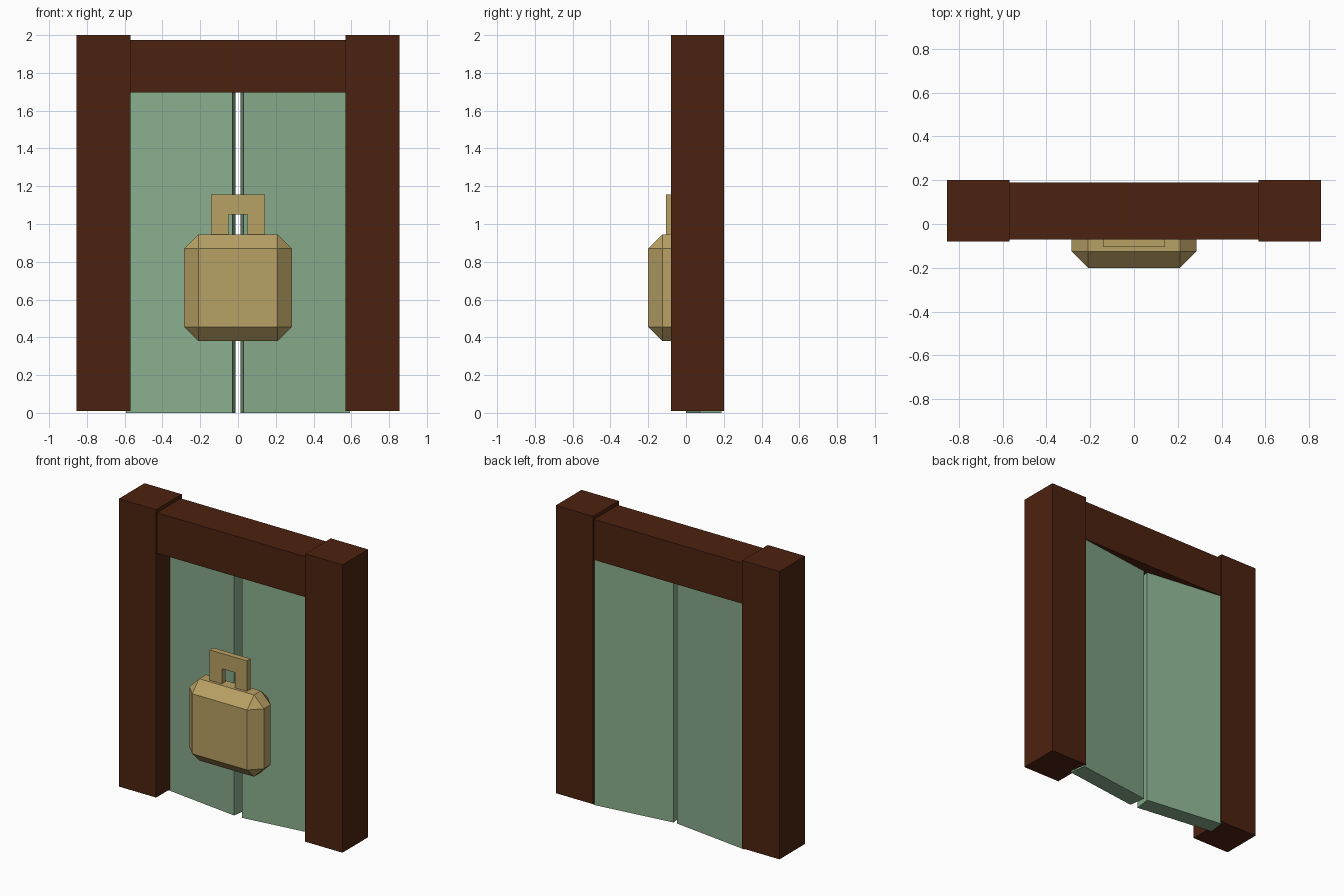
import bpy, bmesh

if "Cube" in bpy.data.objects:
    bpy.data.objects.remove(bpy.data.objects["Cube"])


def material(name, rgb):
    m = bpy.data.materials.new(name)
    m.diffuse_color = (*rgb, 1)
    m.use_nodes = True
    m.node_tree.nodes["Principled BSDF"].inputs["Base Color"].default_value = m.diffuse_color
    return m


BROWN = material("dark_brown_wood", (0.073, 0.016, 0.005))
GREEN = material("sage_green", (0.25, 0.42, 0.265))
GOLD = material("dull_gold", (0.48, 0.355, 0.13))


def prism(name, points, direction, mat):
    """Extrude a flat outline of 3D points along a direction."""
    bm = bmesh.new()
    face = bm.faces.new([bm.verts.new(p) for p in points])
    ext = bmesh.ops.extrude_face_region(bm, geom=[face])
    verts = [v for v in ext["geom"] if isinstance(v, bmesh.types.BMVert)]
    bmesh.ops.translate(bm, vec=direction, verts=verts)
    bmesh.ops.recalc_face_normals(bm, faces=bm.faces)
    me = bpy.data.meshes.new(name)
    bm.to_mesh(me)
    bm.free()
    me.materials.append(mat)
    ob = bpy.data.objects.new(name, me)
    bpy.context.collection.objects.link(ob)
    return ob


def box(name, x, y, z, mat):
    outline = [(x[0], y[0], z[0]), (x[1], y[0], z[0]),
               (x[1], y[1], z[0]), (x[0], y[1], z[0])]
    return prism(name, outline, (0, 0, z[1] - z[0]), mat)


# Frame: lintel between two posts
box("lintel", (-0.575, 0.575), (-0.07, 0.19), (1.695, 1.975), BROWN)

# Door plan: inner edge swung slightly towards the front
door_plan = [(0.03, 0.0), (0.593, 0.073), (0.577, 0.189), (0.014, 0.116)]
for side, s in (("left", -1), ("right", 1)):
    box(side + "_post", sorted((0.57 * s, 0.855 * s)), (-0.08, 0.2), (0.01, 2.0), BROWN)
    prism(side + "_door", [(s * x, y, 0) for x, y in door_plan], (0, 0, 1.71), GREEN)

# Padlock body with wide single chamfers
body = box("padlock_body", (-0.285, 0.285), (-0.2, 0.025), (0.38, 0.945), GOLD)
bevel = body.modifiers.new("chamfer", "BEVEL")
bevel.width = 0.075
bevel.segments = 1
bevel.limit_method = "NONE"

# Padlock shackle: flat upside-down U
u = [(-0.142, 0.92), (-0.142, 1.155), (0.142, 1.155), (0.142, 0.92),
     (0.05, 0.92), (0.05, 1.05), (-0.05, 1.05), (-0.05, 0.92)]
prism("padlock_shackle", [(x, -0.106, z) for x, z in u], (0, 0.04, 0), GOLD)
